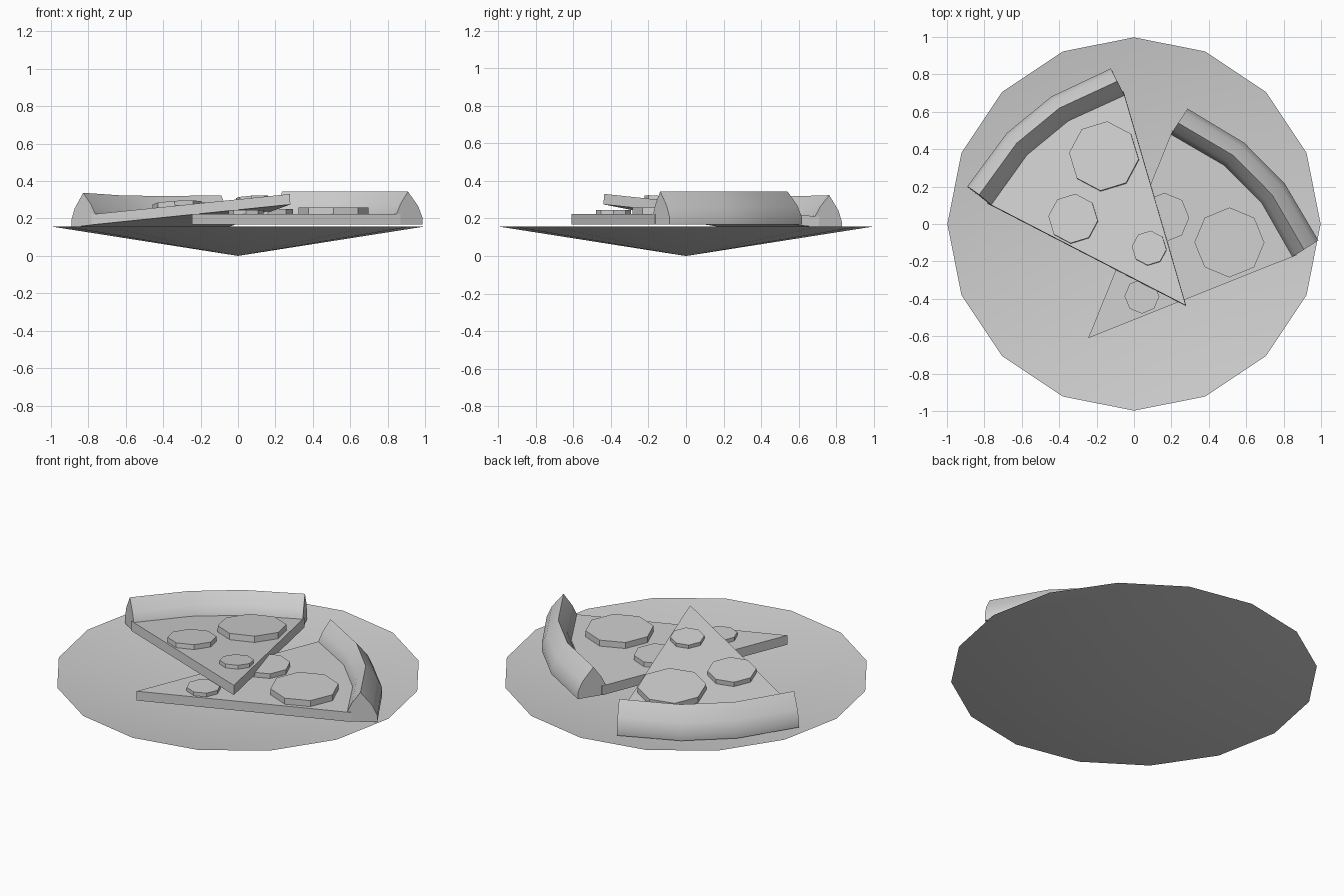
import bpy, bmesh
from math import radians, cos, sin
from mathutils import Matrix, Vector

if "Cube" in bpy.data.objects:
    bpy.data.objects.remove(bpy.data.objects["Cube"], do_unlink=True)

grey = bpy.data.materials.new("plain_grey")
grey.use_nodes = True
GREY = (0.64, 0.64, 0.64, 1)
grey.diffuse_color = GREY
grey.node_tree.nodes["Principled BSDF"].inputs["Base Color"].default_value = GREY

HALF = 23.1                                   # half angle of a slice
ARC = [-HALF, -HALF / 3.3, HALF / 3.3, HALF]  # crust bend angles


def finish(name, bm, matrix=None):
    """Turn a bmesh into a named, shaded object."""
    if matrix:
        bm.transform(matrix)
    mesh = bpy.data.meshes.new(name)
    bm.to_mesh(mesh)
    bm.free()
    mesh.materials.append(grey)
    obj = bpy.data.objects.new(name, mesh)
    bpy.context.collection.objects.link(obj)
    bpy.ops.object.select_all(action="DESELECT")
    obj.select_set(True)
    bpy.context.view_layer.objects.active = obj
    bpy.ops.object.shade_smooth_by_angle(angle=radians(30))
    return obj


def polar(r, degrees, z):
    a = radians(degrees)
    return Vector((r * cos(a), r * sin(a), z))


def prism(outline, height):
    """Extrude a flat outline upwards."""
    bm = bmesh.new()
    face = bm.faces.new([bm.verts.new(p) for p in outline])
    top = bmesh.ops.extrude_face_region(bm, geom=[face])["geom"]
    bmesh.ops.translate(bm, vec=(0, 0, height),
                        verts=[v for v in top if isinstance(v, bmesh.types.BMVert)])
    bmesh.ops.recalc_face_normals(bm, faces=bm.faces)
    return bm


def crust():
    """Sweep a domed section round the wide end of the slice."""
    section = [(1.175, 0), (1.175, 0.055), (1.2, 0.11), (1.247, 0.177),
               (1.31, 0.1), (1.337, 0.04), (1.337, 0)]
    bm = bmesh.new()
    rings = [[bm.verts.new(polar(r, a * (1 - 0.35 * (r - 1.175)), z)) for r, z in section]
             for a in ARC]
    n = len(section)
    for a, b in zip(rings, rings[1:]):
        for i in range(n):
            j = (i + 1) % n
            bm.faces.new((a[i], a[j], b[j], b[i]))
    bm.faces.new(rings[0])
    bm.faces.new(rings[-1])
    bmesh.ops.recalc_face_normals(bm, faces=bm.faces)
    return bm


def slice_of_pizza(prefix, tip, heading, tilt=0, roll=0):
    """Slice with its tip at the origin, pointing along x, then placed."""
    place = (Matrix.Translation(tip) @ Matrix.Rotation(radians(heading), 4, "Z")
             @ Matrix.Rotation(radians(tilt), 4, "Y") @ Matrix.Rotation(radians(roll), 4, "X"))
    thick = 0.056
    wedge = [Vector((0, 0, 0))] + [polar(1.2, a, 0) for a in ARC]
    finish(prefix + "_slice_base", prism(wedge, thick), place)
    finish(prefix + "_crust", crust(), place)
    # Eight-sided toppings: distance, bearing, radius, height
    toppings = {"large": (0.912, -10.7, 0.187, 0.036),
                "medium": (0.762, 12.9, 0.133, 0.028),
                "small": (0.364, -6.9, 0.093, 0.022)}
    for size, (dist, bearing, radius, height) in toppings.items():
        centre = polar(dist, bearing, thick)
        outline = [centre + polar(radius, 45 * i, 0) for i in range(8)]
        finish(f"{prefix}_{size}_topping", prism(outline, height), place)


# Shallow open plate: a cone standing on its point
bm = bmesh.new()
point = bm.verts.new((0, 0, 0))
rim = [bm.verts.new(polar(0.998, 22.5 * i, 0.157)) for i in range(16)]
for i in range(16):
    bm.faces.new((point, rim[i], rim[(i + 1) % 16]))
bmesh.ops.recalc_face_normals(bm, faces=bm.faces)
if bm.faces[:][0].normal.z < 0:
    bmesh.ops.reverse_faces(bm, faces=bm.faces[:])
finish("plate", bm)

# Flat slice, and a second one leaning on it
slice_of_pizza("lower", (-0.245, -0.61, 0.167), 44.8)
slice_of_pizza("upper", (0.28, -0.44, 0.275), 129.5, tilt=6, roll=0.8)
